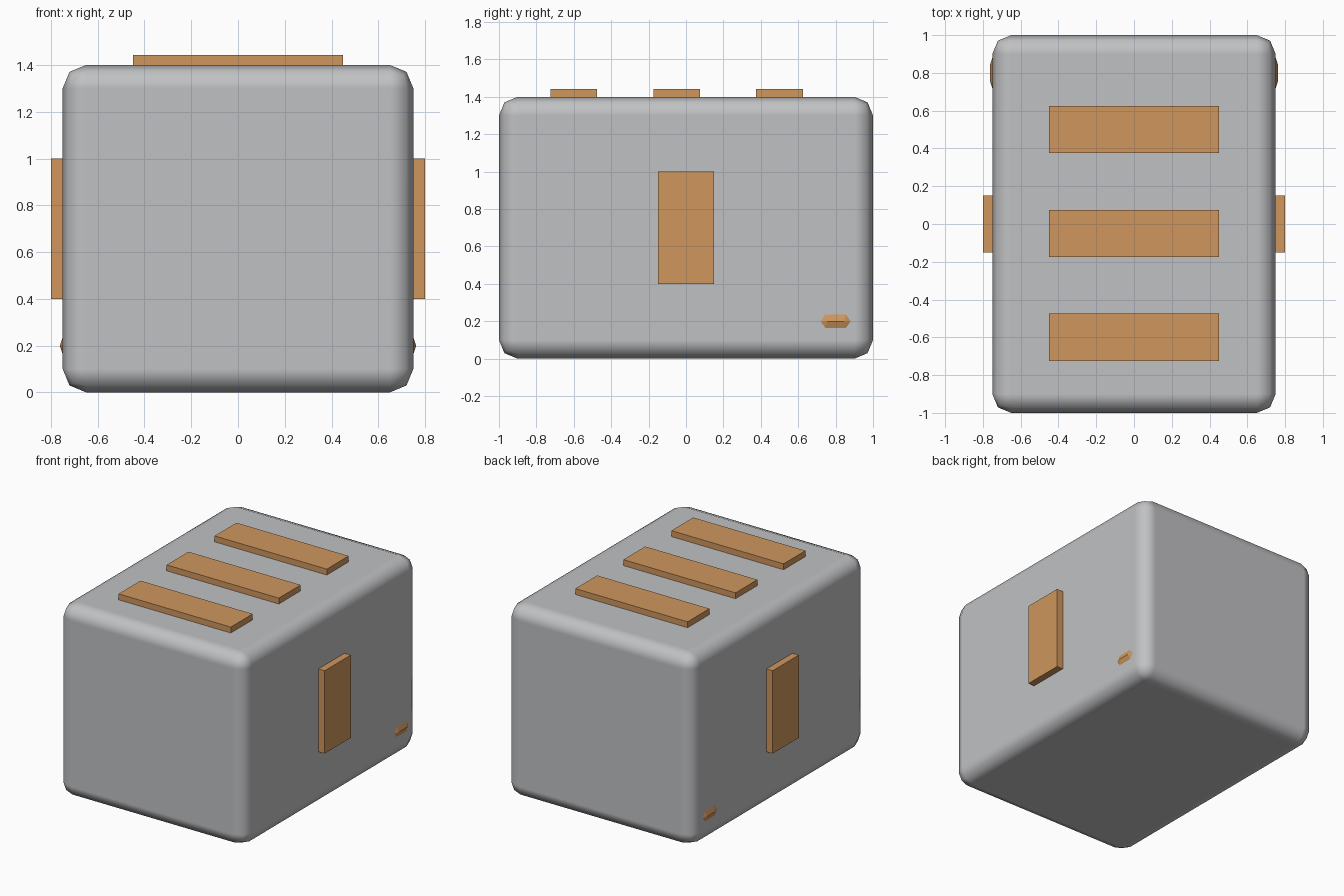
import bpy
import bmesh

cube = bpy.data.objects.get("Cube")
if cube:
    bpy.data.objects.remove(cube, do_unlink=True)


def make_material(name, rgb):
    mat = bpy.data.materials.new(name)
    mat.use_nodes = True
    color = (*rgb, 1.0)
    mat.diffuse_color = color
    mat.node_tree.nodes["Principled BSDF"].inputs["Base Color"].default_value = color
    return mat


def add_object(name, bm, mat):
    bmesh.ops.recalc_face_normals(bm, faces=bm.faces)
    mesh = bpy.data.meshes.new(name)
    bm.to_mesh(mesh)
    bm.free()
    mesh.materials.append(mat)
    obj = bpy.data.objects.new(name, mesh)
    bpy.context.collection.objects.link(obj)
    return obj


def add_box(name, low, high, mat):
    bm = bmesh.new()
    bmesh.ops.create_cube(bm, size=1)
    for v in bm.verts:
        v.co = [(a + b) / 2 + c * (b - a) for a, b, c in zip(low, high, v.co)]
    return add_object(name, bm, mat)


steel = make_material("grey metal", (0.53, 0.535, 0.55))
toast = make_material("toast brown", (0.62, 0.305, 0.11))

# Rounded casing with flat main faces
casing = add_box("casing", (-0.75, -1, 0), (0.75, 1, 1.4), steel)
for poly in casing.data.polygons:
    poly.use_smooth = True
bevel = casing.modifiers.new("rounded_edges", "BEVEL")
bevel.width = 0.1
bevel.segments = 2
bevel.harden_normals = True

# Slices across the top
for i, y in enumerate((-0.6, -0.05, 0.5)):
    add_box(f"slice_{i + 1}", (-0.45, y - 0.125, 1.35), (0.45, y + 0.125, 1.443), toast)

for side, name in ((1, "left"), (-1, "right")):
    # Upright grip plate
    x_low, x_high = sorted((side * 0.7, side * 0.8))
    add_box(f"{name}_grip", (x_low, -0.15, 0.4), (x_high, 0.15, 1.0), toast)

    # Low ridged knob, widening into the casing
    bm = bmesh.new()
    for end in (-1, 1):
        bm.verts.new((side * 0.762, 0.8 + end * 0.045, 0.2))
        bm.verts.new((side * 0.74, 0.8 + end * 0.11, 0.2))
        for rise in (-1, 1):
            bm.verts.new((side * 0.74, 0.8 + end * 0.063, 0.2 + rise * 0.066))
    bmesh.ops.convex_hull(bm, input=bm.verts)
    add_object(f"{name}_knob", bm, toast)
